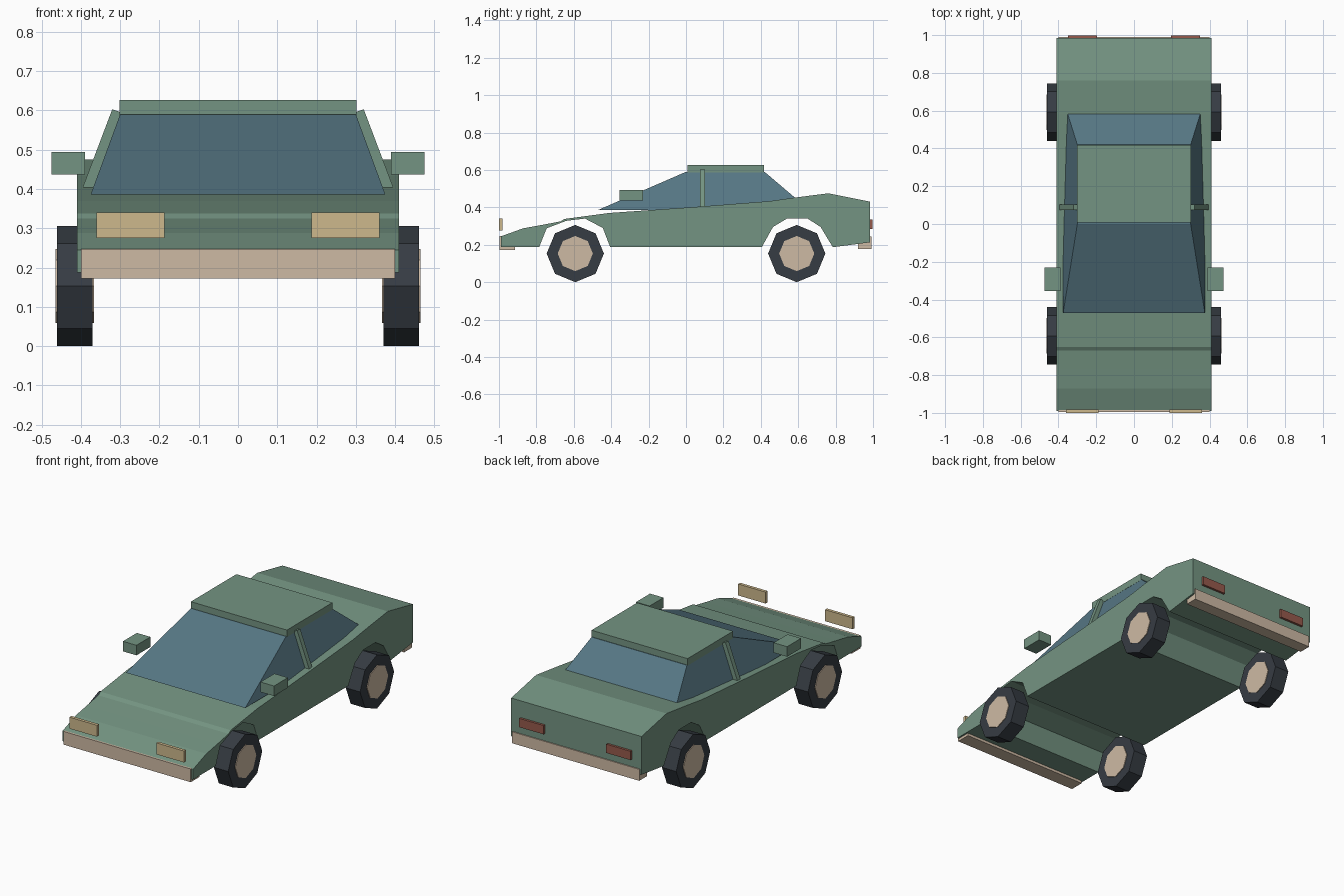
import bpy, bmesh, math
from mathutils import Matrix

if "Cube" in bpy.data.objects:
    bpy.data.objects.remove(bpy.data.objects["Cube"])


def srgb(r, g, b):
    return tuple((c / 255 / 12.92) if c < 11 else ((c / 255 + 0.055) / 1.055) ** 2.4
                 for c in (r, g, b)) + (1.0,)


def material(name, rgb):
    m = bpy.data.materials.new(name)
    m.diffuse_color = srgb(*rgb)
    m.use_nodes = True
    m.node_tree.nodes["Principled BSDF"].inputs["Base Color"].default_value = m.diffuse_color
    return m


PAINT = material("green paint", (116, 148, 130))
GLASS = material("blue glass", (86, 119, 132))
RUBBER = material("dark rubber", (54, 60, 67))
TAN = material("tan trim", (206, 186, 164))
LAMP = material("pale yellow lamp", (205, 184, 140))
RED = material("red lamp", (150, 90, 76))


def finish(name, bm, mat):
    bmesh.ops.recalc_face_normals(bm, faces=bm.faces)
    me = bpy.data.meshes.new(name)
    bm.to_mesh(me)
    bm.free()
    me.materials.append(mat)
    ob = bpy.data.objects.new(name, me)
    bpy.context.collection.objects.link(ob)
    return ob


def box(name, x, y, z, mat):
    bm = bmesh.new()
    bmesh.ops.create_cube(bm, size=1)
    for v in bm.verts:
        v.co = [(a + b) / 2 + c * (b - a) for (a, b), c in zip((x, y, z), v.co)]
    return finish(name, bm, mat)


def prism(name, points, offset, mat):
    """Extrude a closed outline of 3D points along an offset."""
    bm = bmesh.new()
    face = bm.faces.new([bm.verts.new(p) for p in points])
    ext = bmesh.ops.extrude_face_region(bm, geom=[face])
    verts = [g for g in ext["geom"] if isinstance(g, bmesh.types.BMVert)]
    bmesh.ops.translate(bm, verts=verts, vec=offset)
    # put the first cap back if the extrusion consumed it
    bmesh.ops.holes_fill(bm, edges=[e for e in bm.edges if e.is_boundary], sides=0)
    return finish(name, bm, mat)


def disc(name, radius, x0, x1, y, z, mat):
    bm = bmesh.new()
    place = Matrix.Translation(((x0 + x1) / 2, y, z)) @ Matrix.Rotation(math.pi / 2, 4, 'Y')
    bmesh.ops.create_cone(bm, cap_ends=True, segments=8, radius1=radius, radius2=radius,
                          depth=abs(x1 - x0), matrix=place)
    return finish(name, bm, mat)


# Body: side outline with both wheel arches, extruded across the car
top = [(-0.99, 0.245), (-0.87, 0.288), (-0.77, 0.306), (-0.67, 0.325), (-0.65, 0.338),
       (-0.41, 0.37), (0.02, 0.40), (0.445, 0.433), (0.58, 0.452), (0.76, 0.475), (0.985, 0.43)]
rear_arch = [(0.985, 0.213), (0.785, 0.187), (0.72, 0.295), (0.65, 0.34),
             (0.54, 0.34), (0.465, 0.295), (0.405, 0.187)]
front_arch = [(-0.405, 0.187), (-0.445, 0.29), (-0.54, 0.34), (-0.64, 0.328),
              (-0.745, 0.288), (-0.785, 0.187), (-0.99, 0.187)]
prism("body", [(-0.41, y, z) for y, z in top + rear_arch + front_arch], (0.82, 0, 0), PAINT)

# Cabin glass: tapered block sunk into the body
bm = bmesh.new()
bmesh.ops.create_cube(bm, size=2)
for v in bm.verts:
    up, back = v.co.z > 0, v.co.y > 0
    v.co = (v.co.x * (0.30 if up else 0.375),
            (0.42 if up else 0.66) if back else (0.0 if up else -0.47),
            0.59 if up else 0.386)
finish("cabin_glass", bm, GLASS)
box("roof", (-0.302, 0.302), (0.008, 0.417), (0.587, 0.627), PAINT)

# Bumpers
box("front_bumper", (-0.40, 0.40), (-0.996, -0.915), (0.172, 0.247), TAN)
box("rear_bumper", (-0.40, 0.40), (0.92, 0.991), (0.178, 0.243), TAN)

for s, side in ((-1, "left"), (1, "right")):
    def span(a, b):
        return tuple(sorted((s * a, s * b)))

    # Lamps, mirrors and slanted door pillars
    box(f"{side}_headlight", span(0.187, 0.36), (-1.0, -0.982), (0.275, 0.34), LAMP)
    box(f"{side}_tail_light", span(0.197, 0.35), (0.975, 0.998), (0.285, 0.335), RED)
    box(f"{side}_mirror", span(0.39, 0.475), (-0.355, -0.23), (0.437, 0.494), PAINT)
    prism(f"{side}_pillar",
          [(s * x, 0.075, z) for x, z in
           ((0.367, 0.395), (0.395, 0.405), (0.32, 0.603), (0.292, 0.593))],
          (0, 0.027, 0), PAINT)
    # Wheels
    for y, end in ((-0.592, "front"), (0.592, "rear")):
        disc(f"{side}_{end}_tyre", 0.153, s * 0.37, s * 0.46, y, 0.153, RUBBER)
        disc(f"{side}_{end}_hub", 0.094, s * 0.366, s * 0.464, y, 0.153, TAN)
